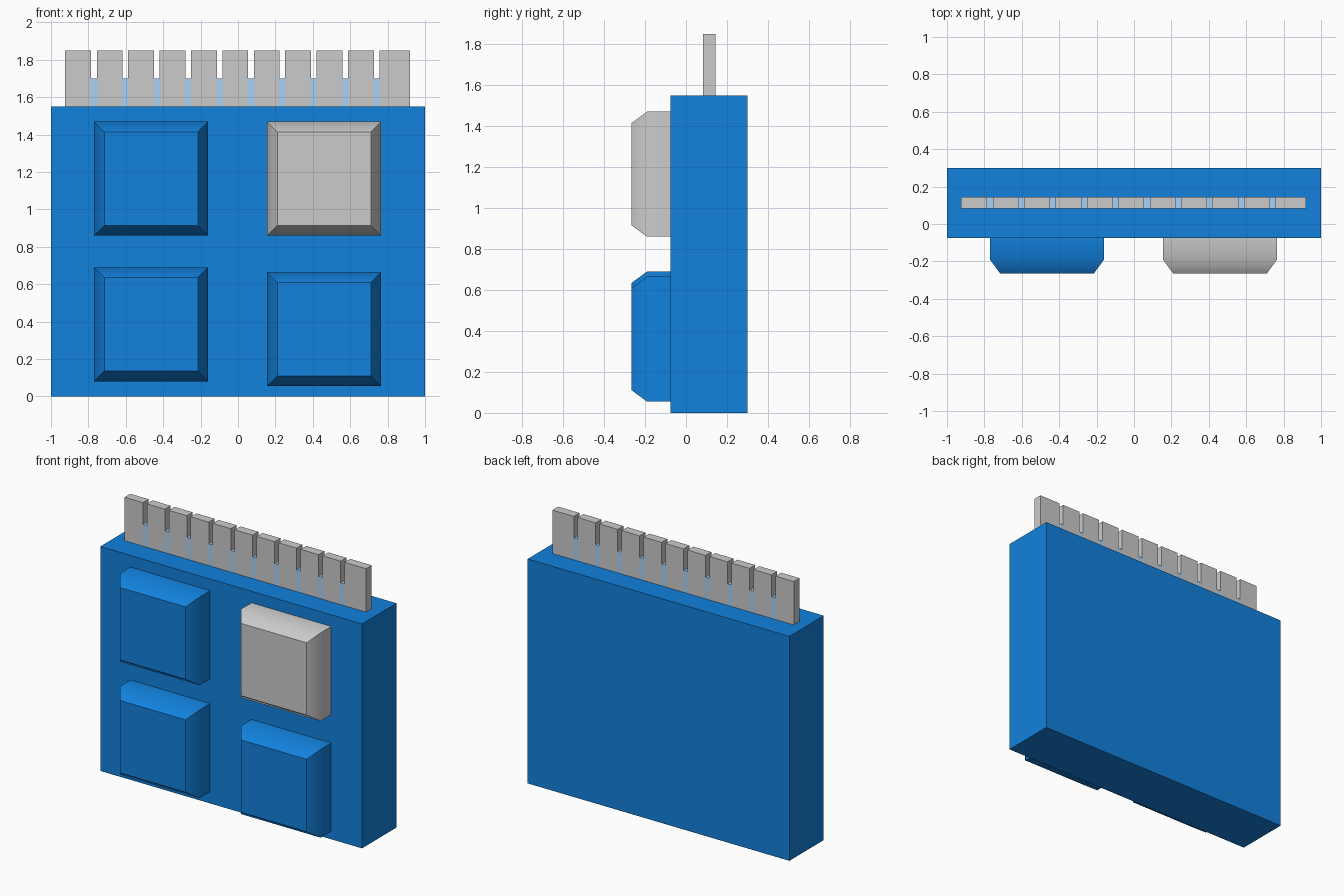
import bpy
import bmesh
from math import radians

if "Cube" in bpy.data.objects:
    bpy.data.objects.remove(bpy.data.objects["Cube"])


def material(name, colour):
    mat = bpy.data.materials.new(name)
    mat.diffuse_color = (*colour, 1)
    mat.use_nodes = True
    mat.node_tree.nodes["Principled BSDF"].inputs["Base Color"].default_value = mat.diffuse_color
    return mat


blue = material("blue", (0.006, 0.22, 0.72))
pale_blue = material("pale_blue", (0.38, 0.65, 0.95))


def finish(name, bm, mat=None):
    bmesh.ops.recalc_face_normals(bm, faces=bm.faces)
    mesh = bpy.data.meshes.new(name)
    bm.to_mesh(mesh)
    bm.free()
    obj = bpy.data.objects.new(name, mesh)
    bpy.context.collection.objects.link(obj)
    if mat:
        mesh.materials.append(mat)
    return obj


def box(name, x, y, z, mat=None):
    bm = bmesh.new()
    bmesh.ops.create_cube(bm, size=1)
    for v in bm.verts:
        v.co = [(lo + hi) / 2 + c * (hi - lo) for c, (lo, hi) in zip(v.co, (x, y, z))]
    return finish(name, bm, mat)


def button(name, cx, cz, mat=None):
    # Square rings: straight sides, then a chamfer up to the front face
    bm = bmesh.new()
    rings = []
    for y, h in ((-0.075, 0.305), (-0.19, 0.305), (-0.265, 0.25)):
        rings.append([bm.verts.new((cx + sx * h, y, cz + sz * h))
                      for sx, sz in ((-1, -1), (1, -1), (1, 1), (-1, 1))])
    for a, b in zip(rings, rings[1:]):
        for i in range(4):
            j = (i + 1) % 4
            bm.faces.new((a[i], a[j], b[j], b[i]))
    bm.faces.new(rings[0])
    bm.faces.new(rings[-1])
    obj = finish(name, bm, mat)
    bpy.ops.object.select_all(action='DESELECT')
    obj.select_set(True)
    bpy.context.view_layer.objects.active = obj
    bpy.ops.object.shade_smooth_by_angle(angle=radians(42))


# Main slab
box("body", (-1, 1), (-0.075, 0.30), (0, 1.55), blue)

# Four raised buttons
button("button_upper_left", -0.465, 1.165, blue)
button("button_upper_right", 0.46, 1.165)
button("button_lower_left", -0.465, 0.385, blue)
button("button_lower_right", 0.46, 0.36, blue)

# Connector: eleven grey pins with low blue spacers between them
pin_y = (0.083, 0.145)
left = -0.925
for i in range(11):
    gap = -0.77 + 0.1679 * i
    right = gap - 0.015 if i < 10 else 0.92
    box(f"pin_{i + 1}", (left, right), pin_y, (1.54, 1.85))
    left = gap + 0.015
    if i < 10:
        box(f"pin_spacer_{i + 1}", (right, left), pin_y, (1.54, 1.70), pale_blue)
